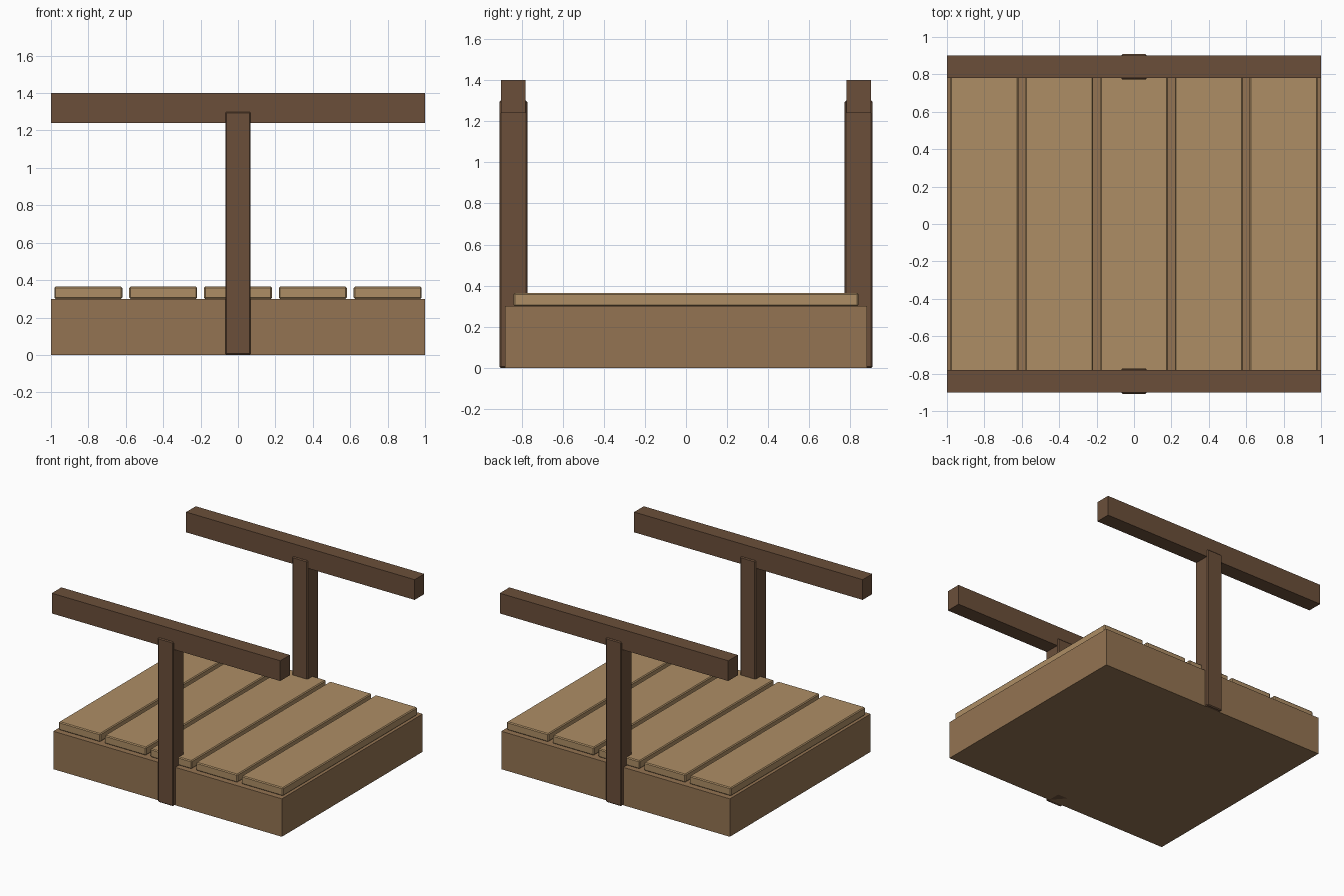
import bpy

if "Cube" in bpy.data.objects:
    bpy.data.objects.remove(bpy.data.objects["Cube"])


def material(name, rgb):
    m = bpy.data.materials.new(name)
    m.diffuse_color = (*rgb, 1)
    m.use_nodes = True
    m.node_tree.nodes["Principled BSDF"].inputs["Base Color"].default_value = m.diffuse_color
    return m


def box(name, mat, x, y, z, bevel=0):
    """Box from (min, max) ranges, with an optional small chamfer."""
    bpy.ops.mesh.primitive_cube_add(size=1, location=[sum(r) / 2 for r in (x, y, z)])
    o = bpy.context.object
    o.name = name
    o.scale = [r[1] - r[0] for r in (x, y, z)]
    bpy.ops.object.transform_apply(location=False, rotation=False, scale=True)
    o.data.materials.append(mat)
    if bevel:
        b = o.modifiers.new("edge_bevel", 'BEVEL')
        b.width = bevel
        b.segments = 1
    return o


dark = material("dark_wood", (0.147, 0.078, 0.042))
mid = material("frame_wood", (0.296, 0.174, 0.084))
light = material("plank_wood", (0.42, 0.27, 0.13))

# Solid base
box("deck_base", mid, (-1, 1), (-0.88, 0.88), (0, 0.30))

# Five deck planks running front to back
for i in range(5):
    c = (i - 2) * 0.4
    box(f"plank_{i + 1}", light, (c - 0.182, c + 0.182), (-0.84, 0.84), (0.30, 0.365), 0.007)

# Post and handrail on each side
for side, s in (("front", -1), ("back", 1)):
    c = s * 0.84
    box(f"{side}_post", dark, (-0.068, 0.068), (c - 0.068, c + 0.068), (0, 1.30), 0.007)
    box(f"{side}_rail", dark, (-1, 1), (c - 0.06, c + 0.06), (1.24, 1.40))
